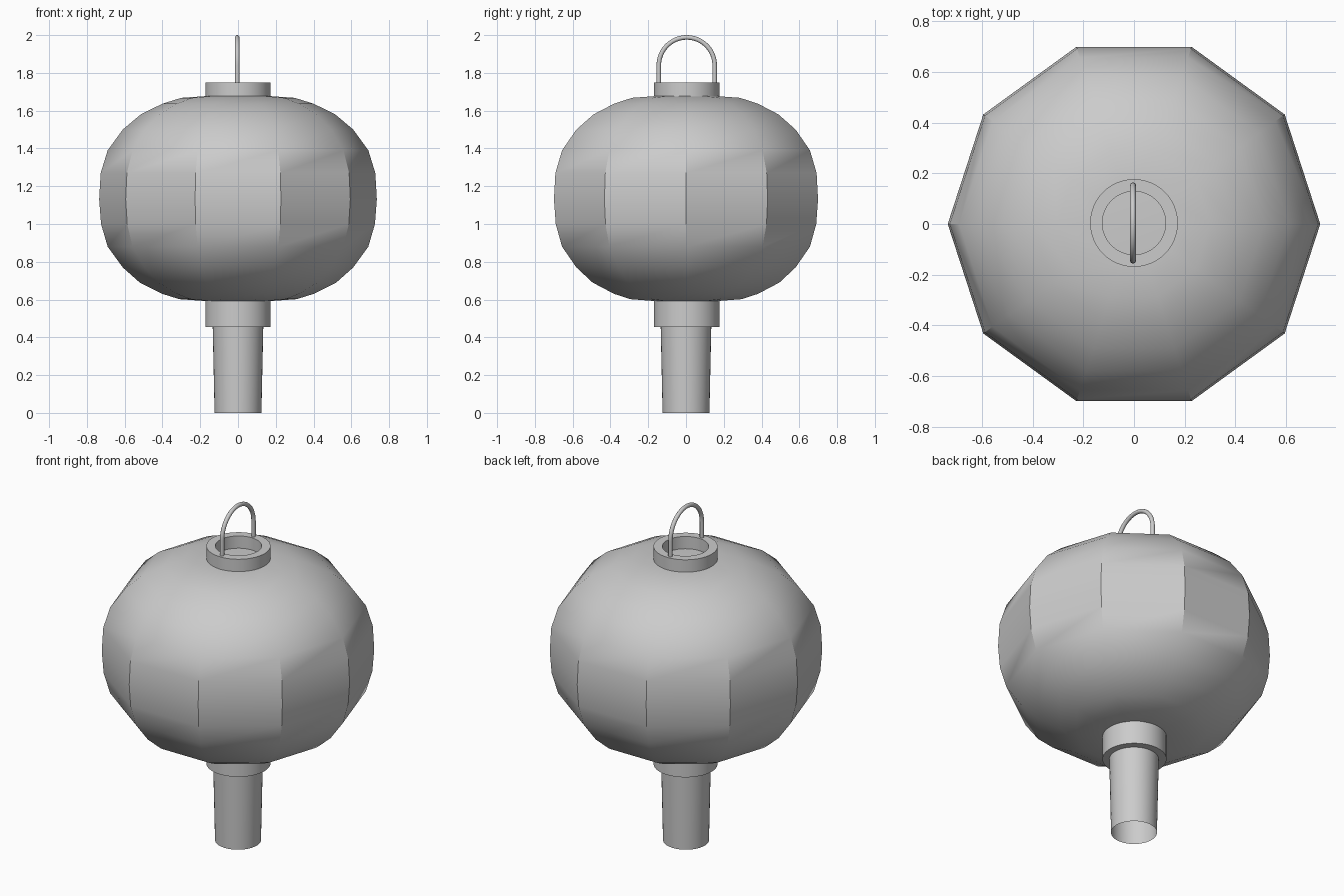
import bpy, bmesh, math
from mathutils import Vector

cube = bpy.data.objects.get("Cube")
if cube:
    bpy.data.objects.remove(cube, do_unlink=True)

grey = bpy.data.materials.new("plain_grey")
grey.use_nodes = True
GREY = (0.6, 0.6, 0.6, 1)
grey.diffuse_color = GREY
grey.node_tree.nodes["Principled BSDF"].inputs["Base Color"].default_value = GREY


def finish(name, bm, angle=30):
    """Turn a bmesh into a smooth shaded object with sharp corners kept."""
    mesh = bpy.data.meshes.new(name)
    bm.to_mesh(mesh)
    bm.free()
    mesh.materials.append(grey)
    obj = bpy.data.objects.new(name, mesh)
    bpy.context.collection.objects.link(obj)
    bpy.ops.object.select_all(action="DESELECT")
    obj.select_set(True)
    bpy.context.view_layer.objects.active = obj
    bpy.ops.object.shade_smooth_by_angle(angle=math.radians(angle))
    return obj


def lathe(name, profile, sides, centre=(0, 0), closed=False):
    """Spin (radius, z) points, listed bottom to top on the outside."""
    bm = bmesh.new()
    rings = []
    for r, z in profile:
        if r == 0:
            rings.append([bm.verts.new((centre[0], centre[1], z))] * sides)
            continue
        rings.append([bm.verts.new((centre[0] + r * math.cos(math.tau * i / sides),
                                    centre[1] + r * math.sin(math.tau * i / sides), z))
                      for i in range(sides)])
    if closed:
        rings.append(rings[0])
    for low, high in zip(rings, rings[1:]):
        for i in range(sides):
            j = (i + 1) % sides
            corners = dict.fromkeys((low[i], low[j], high[j], high[i]))
            bm.faces.new(list(corners))
    return finish(name, bm)


# Ten-sided paper shade
shade = [(0, 0.595), (0.17, 0.592), (0.31, 0.602), (0.40, 0.63), (0.52, 0.69),
         (0.61, 0.77), (0.69, 0.88), (0.725, 1.0), (0.735, 1.13), (0.727, 1.27),
         (0.69, 1.39), (0.61, 1.5), (0.515, 1.58), (0.40, 1.637), (0.30, 1.668),
         (0.17, 1.677), (0, 1.677)]
lathe("lantern_shade", shade, 10)

# Collars above and below the shade
for name, low, high in (("top_collar", 1.64, 1.75), ("bottom_collar", 0.455, 0.62)):
    ring = [(0.125, low), (0.173, low), (0.173, high), (0.125, high)]
    lathe(name, ring, 48, (0, 0.004), closed=True)

# Open tassel tube, slightly narrower at the foot
lathe("tassel", [(0.124, 0), (0.134, 0.46)], 40)

# Wire handle: two straight legs joined by a half circle
span, spring, wire, mid = 0.148, 1.84, 0.012, 0.004
path = [Vector((-0.004, mid + span, 1.70))]
path += [Vector((-0.004, mid + span * math.cos(math.pi * i / 24),
                 spring + span * math.sin(math.pi * i / 24))) for i in range(25)]
path += [Vector((-0.004, mid - span, 1.70))]
bm = bmesh.new()
rings = []
for i, p in enumerate(path):
    along = (path[min(i + 1, len(path) - 1)] - path[max(i - 1, 0)]).normalized()
    side = Vector((1, 0, 0))
    out = along.cross(side)
    rings.append([bm.verts.new(p + wire * (side * math.cos(math.tau * k / 12)
                                           + out * math.sin(math.tau * k / 12)))
                  for k in range(12)])
for a, b in zip(rings, rings[1:]):
    for k in range(12):
        n = (k + 1) % 12
        bm.faces.new((a[k], a[n], b[n], b[k]))
bm.faces.new(rings[0])
bm.faces.new(rings[-1])
bmesh.ops.recalc_face_normals(bm, faces=bm.faces)
finish("wire_handle", bm, 40)
